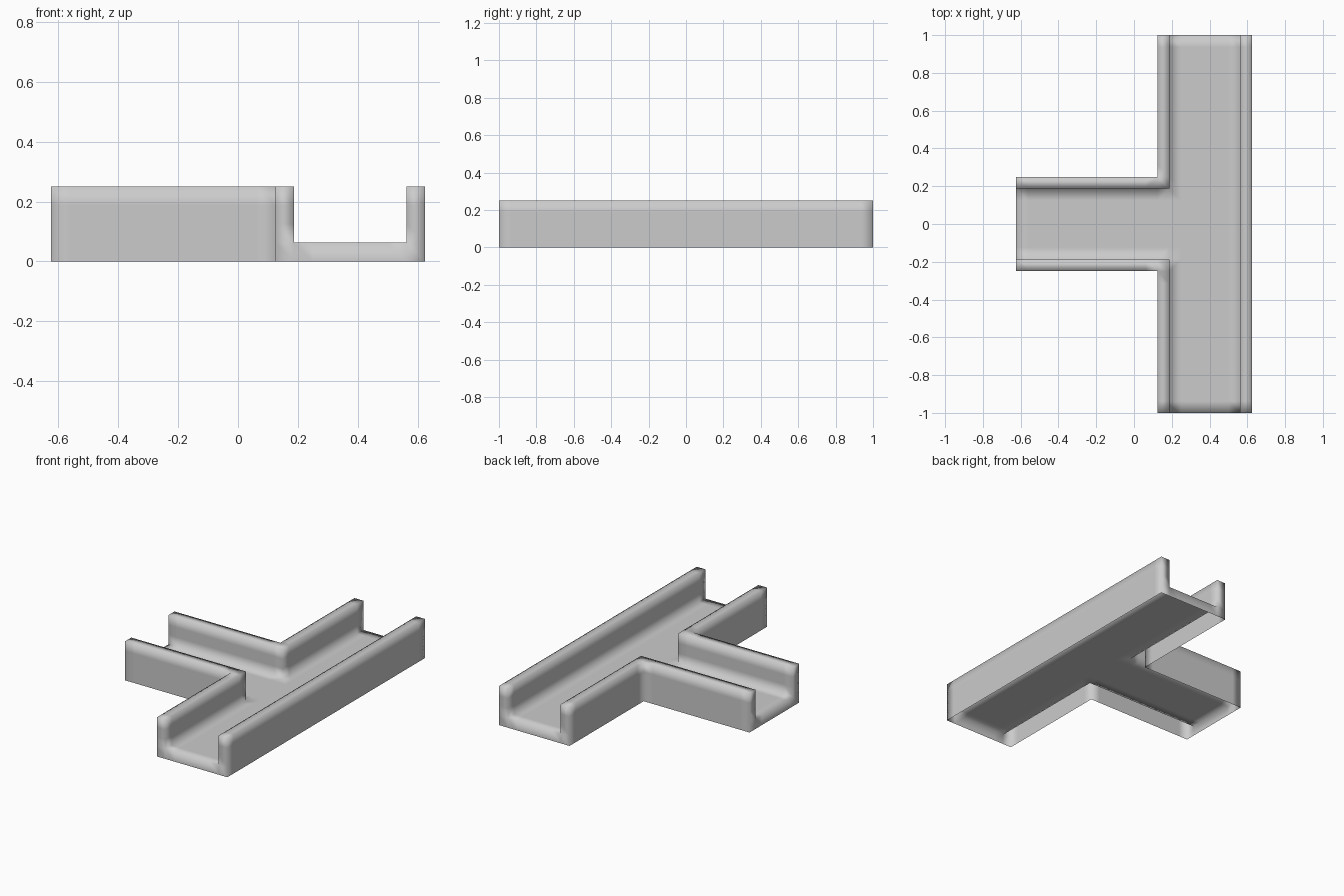
import bpy, bmesh

if "Cube" in bpy.data.objects:
    bpy.data.objects.remove(bpy.data.objects["Cube"])

HEIGHT, WALL, FLOOR = 0.25, 0.0625, 0.0625
CELL = 0.0625


def tee_prism(name, x_end, x_in, x_out, half_len, half_branch, z0, z1):
    """Extrude a T-shaped outline, its lower half mirrored about y = 0."""
    half = [(x_end, half_branch), (x_in, half_branch), (x_in, half_len), (x_out, half_len)]
    outline = half + [(x, -y) for x, y in reversed(half)]
    bm = bmesh.new()
    face = bm.faces.new([bm.verts.new((x, y, z0)) for x, y in outline])
    top = bmesh.ops.extrude_face_region(bm, geom=[face])["geom"]
    bmesh.ops.translate(bm, vec=(0, 0, z1 - z0),
                        verts=[v for v in top if isinstance(v, bmesh.types.BMVert)])
    if not any(len(f.verts) == 8 and f.calc_center_median().z < z0 + 1e-5 for f in bm.faces):
        bm.faces.new([v for v in bm.verts if abs(v.co.z - z0) < 1e-5])
    bmesh.ops.recalc_face_normals(bm, faces=bm.faces)
    mesh = bpy.data.meshes.new(name)
    bm.to_mesh(mesh)
    bm.free()
    obj = bpy.data.objects.new(name, mesh)
    bpy.context.collection.objects.link(obj)
    return obj


# Solid T-shaped body
channel = tee_prism("tee_channel", -0.625, 0.125, 0.625, 1.0, 0.25, 0, HEIGHT)

# Trough cutter: inset by the wall thickness, running past all three open ends
cutter = tee_prism("trough_cutter", -0.8, 0.125 + WALL, 0.625 - WALL, 1.2,
                   0.25 - WALL, FLOOR, HEIGHT + 0.2)
cutter.hide_render = True

# Hollow out the trough, then drop the cutter
mod = channel.modifiers.new("trough", 'BOOLEAN')
mod.operation = 'DIFFERENCE'
mod.solver = 'EXACT'
mod.object = cutter
bpy.context.view_layer.objects.active = channel
channel.select_set(True)
bpy.ops.object.modifier_apply(modifier=mod.name)
bpy.data.objects.remove(cutter, do_unlink=True)

# Open underside: the piece is a shell with hollow walls
bm = bmesh.new()
bm.from_mesh(channel.data)
under = [f for f in bm.faces if all(v.co.z < 1e-4 for v in f.verts)]
bmesh.ops.delete(bm, geom=under, context='FACES')

# Regular grid of cuts so the smooth shading stays close to the edges
for axis, half_size in ((0, 0.625), (1, 1.0), (2, 0.25)):
    normal = [float(i == axis) for i in range(3)]
    steps = int(half_size / CELL)
    for i in range(-steps, steps + 1):
        bmesh.ops.bisect_plane(bm, geom=bm.verts[:] + bm.edges[:] + bm.faces[:], dist=1e-4,
                               plane_co=[n * i * CELL for n in normal], plane_no=normal)

# Soft, worn-looking shading across every edge
for f in bm.faces:
    f.smooth = True
bm.to_mesh(channel.data)
bm.free()
